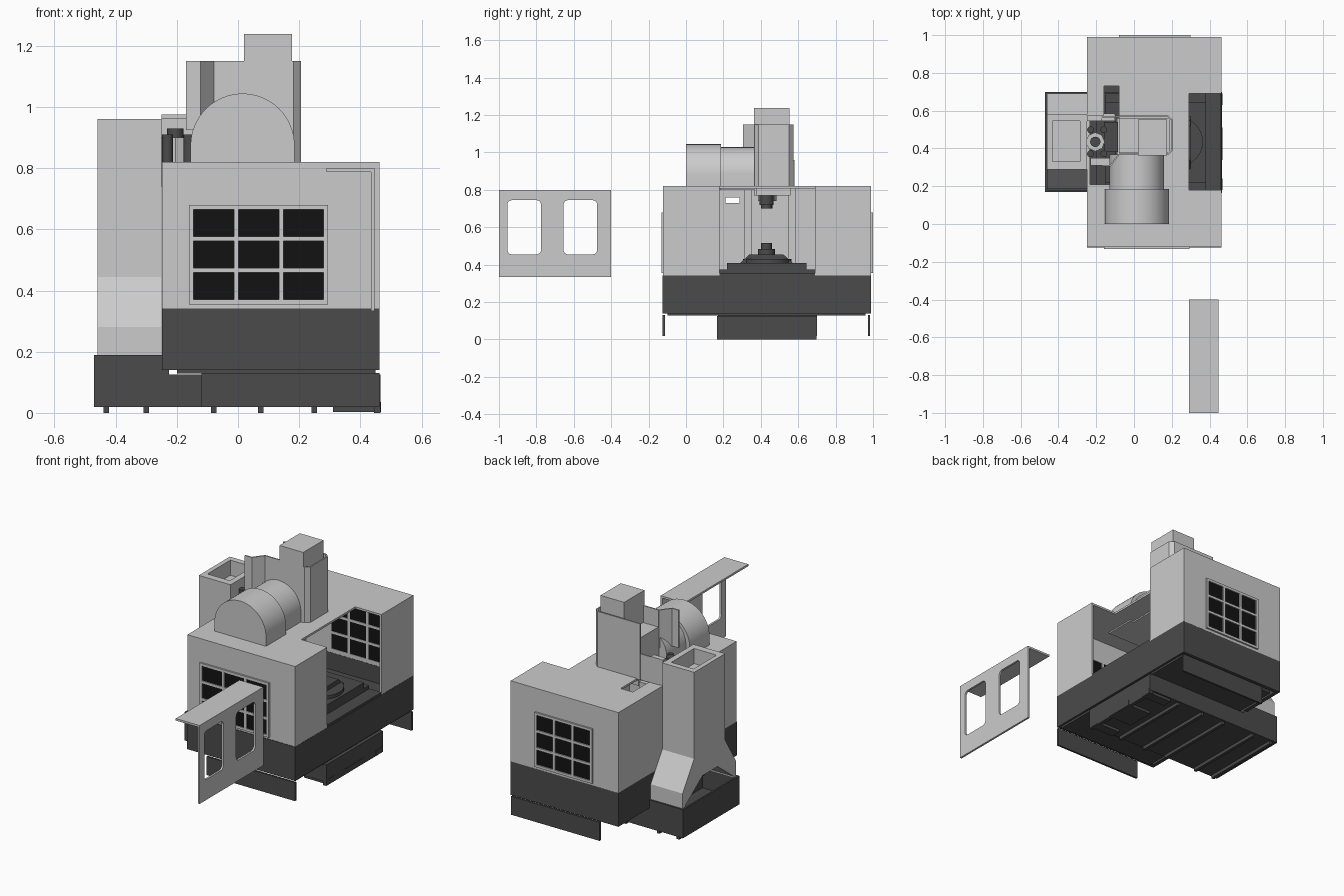
import bpy, bmesh, math

if "Cube" in bpy.data.objects:
    bpy.data.objects.remove(bpy.data.objects["Cube"])


def material(name, v):
    m = bpy.data.materials.new(name)
    m.diffuse_color = (v, v, v, 1)
    m.use_nodes = True
    m.node_tree.nodes["Principled BSDF"].inputs["Base Color"].default_value = m.diffuse_color
    return m


DARK = material("dark_grey", 0.07)
BLACK = material("black_glass", 0.006)


def add(name, bm, mat=None):
    bmesh.ops.recalc_face_normals(bm, faces=bm.faces[:])
    me = bpy.data.meshes.new(name)
    bm.to_mesh(me)
    bm.free()
    ob = bpy.data.objects.new(name, me)
    bpy.context.collection.objects.link(ob)
    if mat:
        me.materials.append(mat)
    return ob


def prism(name, pts, axis, a, b, mat=None):
    """Extrude a 2D outline along an axis from a to b."""
    put = {'x': lambda u, v, w: (w, u, v), 'y': lambda u, v, w: (u, w, v),
           'z': lambda u, v, w: (u, v, w)}[axis]
    bm = bmesh.new()
    lo = [bm.verts.new(put(u, v, a)) for u, v in pts]
    hi = [bm.verts.new(put(u, v, b)) for u, v in pts]
    bm.faces.new(lo)
    bm.faces.new(hi)
    n = len(pts)
    for i in range(n):
        j = (i + 1) % n
        bm.faces.new((lo[i], lo[j], hi[j], hi[i]))
    return add(name, bm, mat)


def box(name, x0, x1, y0, y1, z0, z1, mat=None):
    return prism(name, [(x0, y0), (x1, y0), (x1, y1), (x0, y1)], 'z', z0, z1, mat)


def smooth(ob):
    bpy.ops.object.select_all(action='DESELECT')
    bpy.context.view_layer.objects.active = ob
    ob.select_set(True)
    bpy.ops.object.shade_smooth_by_angle(angle=math.radians(30))


def cyl(name, x, y, r, z0, z1, mat=None, n=32):
    pts = [(x + r * math.cos(2 * math.pi * i / n), y + r * math.sin(2 * math.pi * i / n)) for i in range(n)]
    ob = prism(name, pts, 'z', z0, z1, mat)
    smooth(ob)
    return ob


def rounded(u0, u1, v0, v1, r, n=6):
    pts = []
    for k, (cu, cv) in enumerate([(u1 - r, v1 - r), (u0 + r, v1 - r), (u0 + r, v0 + r), (u1 - r, v0 + r)]):
        for i in range(n + 1):
            t = math.pi / 2 * (k + i / n)
            pts.append((cu + r * math.cos(t), cv + r * math.sin(t)))
    return pts


def cut(ob, *cutters):
    bpy.context.view_layer.objects.active = ob
    for c in cutters:
        m = ob.modifiers.new("cut", 'BOOLEAN')
        m.operation, m.solver, m.object = 'DIFFERENCE', 'EXACT', c
        bpy.ops.object.modifier_apply(modifier=m.name)
        bpy.data.objects.remove(c)


def sheet(name, path, z0, z1, t=0.008):
    """Bent sheet metal standing along a path."""
    bm = bmesh.new()
    lo = [bm.verts.new((x, y, z0)) for x, y in path]
    hi = [bm.verts.new((x, y, z1)) for x, y in path]
    for i in range(len(path) - 1):
        bm.faces.new((lo[i], lo[i + 1], hi[i + 1], hi[i]))
    ob = add(name, bm)
    m = ob.modifiers.new("thick", 'SOLIDIFY')
    m.thickness, m.offset = t, 0
    return ob


# Enclosure shell: hollow, open to the right, with roof slots
shell = box("enclosure", -0.248, 0.462, -0.122, 0.99, 0.34, 0.82)
cut(shell,
    box("c", -0.236, 0.45, -0.11, 0.978, 0.2, 0.808),
    box("c", 0.29, 0.6, 0.18, 0.69, 0.2, 1),
    box("c", -0.16, -0.08, 0.56, 0.73, 0.7, 1),
    box("c", -0.232, -0.09, 0.21, 0.575, 0.7, 1),
    box("c", -0.3, -0.2, 0.21, 0.285, 0.73, 0.76))


# Windows: black panes with a raised 3 x 3 frame
def window(name, x0, x1, y, out):
    z0, z1, b = 0.355, 0.68, 0.015
    box(name + "_panes", x0 + b, x1 - b, y - 0.009, y + 0.009, z0 + b, z1 - b, BLACK)
    ya, yb = (y - 0.014, y + 0.012) if out < 0 else (y - 0.012, y + 0.016)
    for i in range(4):
        x = x0 + (x1 - x0 - b) * i / 3
        z = z0 + (z1 - z0 - b) * i / 3
        box(f"{name}_upright_{i}", x, x + b, ya, yb, z0, z1)
        box(f"{name}_rail_{i}", x0, x1, ya, yb, z, z + b)


window("front_window", -0.16, 0.295, -0.118, -1)
window("back_window", -0.08, 0.30, 0.984, 1)

# Dark base: outer trough with sunken floor
base = box("base_trough", -0.248, 0.463, -0.125, 0.99, 0.14, 0.342, DARK)
cut(base, box("c", -0.235, 0.45, -0.112, 0.977, 0.24, 0.5),
    box("c", -0.225, 0.44, -0.102, 0.967, 0.1, 0.225))
box("coolant_pan", -0.12, 0.38, 0.1, 0.77, 0.15, 0.23, DARK)
for i, y in enumerate((-0.125, 0.973)):
    box(f"skirt_{i}", -0.12, 0.463, y, y + 0.012, 0.02, 0.13, DARK)
box("skirt_joint", -0.2, 0.45, -0.10, 0.96, 0.128, 0.142, DARK)

# Chip tray running under the machine, with slats below
tray = box("chip_tray", -0.47, -0.225, 0.17, 0.70, 0.02, 0.19, DARK)
cut(tray, box("c", -0.46, -0.235, 0.18, 0.69, 0.06, 0.4))
box("tray_tunnel", -0.225, 0.462, 0.17, 0.70, 0.02, 0.125, DARK)
for i, x in enumerate((-0.43, -0.3, -0.08, 0.075, 0.25)):
    box(f"tray_slat_{i}", x - 0.009, x + 0.009, 0.18, 0.69, 0.0, 0.022, DARK)
box("tray_end", 0.445, 0.466, 0.165, 0.698, 0.0, 0.125, DARK)
for i, y in enumerate((0.18, 0.34, 0.63)):
    w = 0.17 if i == 1 else 0.06
    box(f"tray_end_block_{i}", 0.31, 0.468, y, y + w, 0.003, 0.035, DARK)

# Machine bed, stepped slides and round table
box("bed", -0.2, 0.46, 0.17, 0.695, 0.23, 0.355, DARK)
prism("saddle", [(0.175, 0.35), (0.175, 0.375), (0.22, 0.375), (0.22, 0.41), (0.645, 0.41), (0.645, 0.375), (0.69, 0.375), (0.69, 0.35)],
      'x', -0.15, 0.38, DARK)
prism("slide", [(0.29, 0.41), (0.34, 0.455), (0.52, 0.455), (0.57, 0.41)], 'x', -0.1, 0.30, DARK)
cyl("turntable", 0.235, 0.435, 0.13, 0.41, 0.43, DARK)
cyl("table_hub", 0.1, 0.43, 0.045, 0.45, 0.485, DARK)
cyl("workpiece_holder", 0.1, 0.43, 0.03, 0.48, 0.515, DARK)
for i, y in enumerate((0.31, 0.545)):
    box(f"way_cover_{i}", -0.23, -0.1, y, y + 0.04, 0.36, 0.81)

# Head column with raised drive box
box("head_column", -0.08, 0.19, 0.375, 0.56, 0.77, 1.05)
box("drive_box", 0.02, 0.176, 0.363, 0.553, 0.77, 1.238)
cyl("spindle", 0.1, 0.43, 0.038, 0.72, 0.775, DARK)
cyl("spindle_nose", 0.1, 0.43, 0.028, 0.70, 0.725, DARK)
sheet("column_shroud", [(-0.1, 0.571), (0.18, 0.571), (0.202, 0.55), (0.202, 0.39), (0.18, 0.369), (-0.08, 0.369)], 0.815, 1.15)
sheet("column_side_shield", [(-0.08, 0.369), (-0.125, 0.309), (-0.17, 0.309)], 0.925, 1.15)


# Arched motor covers
def arch(name, x0, x1, top, y0, y1):
    r, c = (x1 - x0) / 2, (x0 + x1) / 2
    pts = [(x0, 0.8), (x1, 0.8)]
    pts += [(c + r * math.cos(math.pi * i / 32), top - r + r * math.sin(math.pi * i / 32)) for i in range(33)]
    smooth(prism(name, pts, 'y', y0, y1))


arch("front_motor_cover", -0.155, 0.185, 1.044, 0.0, 0.186)
arch("rear_motor_cover", -0.13, 0.16, 1.028, 0.186, 0.367)

# Tool changer between the tower and the head
sheet("changer_back", [(-0.25, 0.566), (-0.1, 0.566)], 0.815, 0.97)
box("changer_lid", -0.25, -0.17, 0.545, 0.575, 0.963, 0.975)
cyl("changer_body", -0.205, 0.435, 0.05, 0.74, 0.90, None, 8)
cyl("changer_spindle", -0.205, 0.435, 0.027, 0.70, 0.93, DARK)
for i in range(4):
    a = math.pi / 4 + i * math.pi / 2
    cyl(f"tool_pocket_{i}", -0.195 + 0.05 * math.cos(a), 0.435 + 0.09 * math.sin(a), 0.018, 0.8, 0.91, DARK, 16)
box("changer_arm", -0.16, -0.085, 0.38, 0.54, 0.80, 0.88, DARK)

# Left chute tower with flared foot, open outward
tower = prism("chute_tower", [(0.185, 0.19), (0.185, 0.28), (0.288, 0.445), (0.288, 0.96), (0.58, 0.96), (0.58, 0.445), (0.69, 0.28), (0.69, 0.19)],
              'x', -0.46, -0.25)
cut(tower,
    prism("c", [(0.21, 0.15), (0.66, 0.15), (0.66, 0.2), (0.5, 0.315), (0.36, 0.315), (0.21, 0.2)], 'x', -0.6, -0.262),
    box("c", -0.432, -0.285, 0.33, 0.545, 0.87, 1.1))

# Removed sliding door standing clear of the machine
door = box("door_panel", 0.435, 0.447, -1.0, -0.4, 0.333, 0.80)
cut(door, *[prism("c", rounded(y, y + 0.18, 0.455, 0.745, 0.025), 'x', 0.4, 0.5) for y in (-0.955, -0.655)])
box("door_top", 0.29, 0.436, -1.0, -0.4, 0.788, 0.80)
